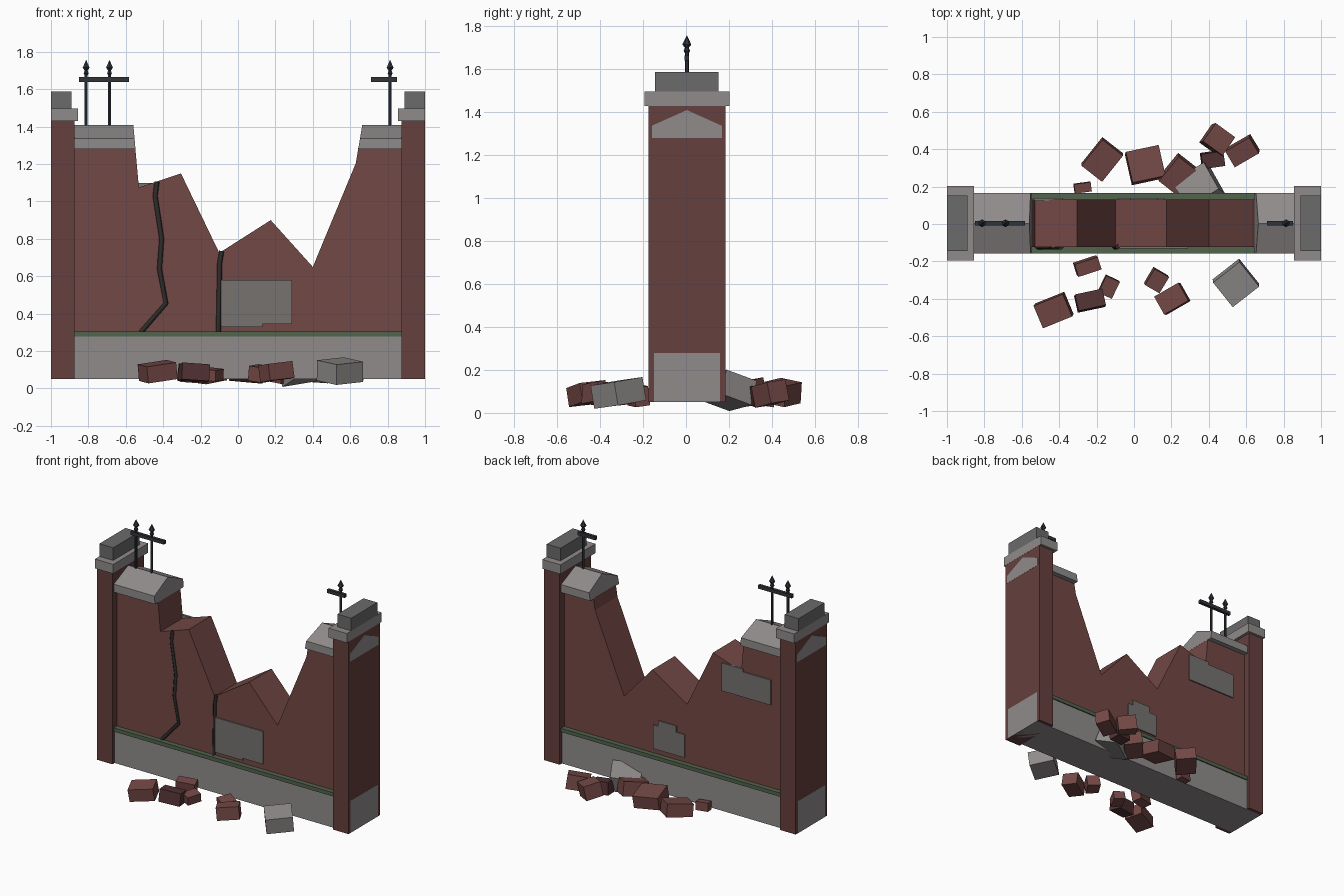
import bpy, bmesh
from math import radians
from mathutils import Euler

if "Cube" in bpy.data.objects:
    bpy.data.objects.remove(bpy.data.objects["Cube"])

YC = 0.004  # wall centre line in y


def mat(name, r, g, b):
    m = bpy.data.materials.new(name)
    m.diffuse_color = (r, g, b, 1)
    m.use_nodes = True
    m.node_tree.nodes["Principled BSDF"].inputs["Base Color"].default_value = m.diffuse_color
    return m


BRICK = mat("brick", 0.17, 0.065, 0.06)
DARK_BRICK = mat("dark_brick", 0.085, 0.032, 0.034)
PIER = mat("pier_brick", 0.13, 0.05, 0.047)
STONE = mat("stone", 0.28, 0.26, 0.26)
DARK_STONE = mat("dark_stone", 0.15, 0.145, 0.15)
PLASTER = mat("plaster", 0.18, 0.17, 0.16)
MOSS = mat("moss", 0.085, 0.125, 0.075)
IRON = mat("iron", 0.03, 0.033, 0.04)
CRACK = mat("crack", 0.03, 0.027, 0.026)


def link(name, bm, m):
    bmesh.ops.recalc_face_normals(bm, faces=bm.faces)
    me = bpy.data.meshes.new(name)
    bm.to_mesh(me)
    bm.free()
    me.materials.append(m)
    ob = bpy.data.objects.new(name, me)
    bpy.context.collection.objects.link(ob)
    return ob


def loft(name, ring_a, ring_b, m):
    """Solid between two matching rings."""
    bm = bmesh.new()
    a = [bm.verts.new(p) for p in ring_a]
    b = [bm.verts.new(p) for p in ring_b]
    bm.faces.new(a)
    bm.faces.new(b[::-1])
    for i in range(len(a)):
        j = (i + 1) % len(a)
        bm.faces.new((a[i], a[j], b[j], b[i]))
    return link(name, bm, m)


def slab(name, pts, y0, y1, m):
    """Front outline (x, z) extruded along y."""
    return loft(name, [(x, y0, z) for x, z in pts], [(x, y1, z) for x, z in pts], m)


def box(name, x0, x1, y0, y1, z0, z1, m):
    return slab(name, [(x0, z0), (x1, z0), (x1, z1), (x0, z1)], y0, y1, m)


# broken brick wall
slab("wall", [(-0.998, 0.27), (0.998, 0.27), (0.998, 1.285), (0.643, 1.285), (0.63, 1.205),
              (0.40, 0.65), (0.175, 0.90), (-0.10, 0.725), (-0.305, 1.15),
              (-0.53, 1.075), (-0.549, 1.285), (-0.998, 1.285)],
     YC - 0.127, YC + 0.127, BRICK)

# plinth and moss line
box("plinth", -1, 1, YC - 0.154, YC + 0.154, 0.05, 0.28, STONE)
box("moss_strip", -0.9, 0.9, YC - 0.162, YC + 0.162, 0.278, 0.305, MOSS)

# gabled coping stones, broken on the inner end
gable = [(-0.163, 1.28), (0.163, 1.28), (0.163, 1.337), (0, 1.41), (-0.163, 1.337)]
for name, end, inner, slope in (("coping_left", -1, -0.548, -0.09), ("coping_right", 1, 0.643, 0.167)):
    loft(name, [(end, YC + y, z) for y, z in gable],
         [(inner + slope * (z - 1.28), YC + y, z) for y, z in gable], STONE)

# end piers with stepped caps
for side, s in (("left", -1), ("right", 1)):
    def step(part, inner, half, z0, z1, m, outer=1.0):
        xs = sorted((s * inner, s * outer))
        box(f"{part}_{side}", *xs, YC - half, YC + half, z0, z1, m)
    step("pier", 0.875, 0.179, 0.05, 1.43, PIER, 0.999)
    step("pier_cap", 0.855, 0.198, 1.43, 1.497, STONE)
    step("pier_block", 0.89, 0.148, 1.497, 1.588, DARK_STONE)

# plaster patches
slab("plaster_front", [(-0.09, 0.33), (0.13, 0.33), (0.13, 0.345), (0.29, 0.345), (0.29, 0.58), (-0.09, 0.58)],
     YC - 0.136, YC - 0.12, PLASTER)
slab("plaster_back_low", [(-0.085, 0.34), (0.165, 0.34), (0.165, 0.51), (0.125, 0.51), (0.125, 0.55),
                          (-0.02, 0.55), (-0.02, 0.505), (-0.085, 0.505)], YC + 0.12, YC + 0.136, PLASTER)
slab("plaster_back_high", [(-0.77, 0.90), (-0.38, 0.90), (-0.38, 1.10), (-0.55, 1.10), (-0.55, 1.08),
                           (-0.77, 1.08)], YC + 0.12, YC + 0.136, PLASTER)


# cracks
def crack(name, pts):
    cu = bpy.data.curves.new(name, 'CURVE')
    cu.dimensions = '3D'
    cu.bevel_depth = 0.014
    cu.bevel_resolution = 0
    cu.use_fill_caps = True
    sp = cu.splines.new('POLY')
    sp.points.add(len(pts) - 1)
    for p, (x, z) in zip(sp.points, pts):
        p.co = (x, YC - 0.126, z, 1)
    cu.materials.append(CRACK)
    ob = bpy.data.objects.new(name, cu)
    bpy.context.collection.objects.link(ob)
    bpy.ops.object.select_all(action='DESELECT')
    ob.select_set(True)
    bpy.context.view_layer.objects.active = ob
    bpy.ops.object.convert(target='MESH')


crack("crack_long", [(-0.433, 1.105), (-0.443, 1.03), (-0.408, 0.80), (-0.42, 0.64), (-0.385, 0.455), (-0.52, 0.30)])
crack("crack_short", [(-0.087, 0.735), (-0.098, 0.67), (-0.105, 0.30)])


# iron railing remains: turned posts with spear tips and rails
def post(name, x):
    profile = [(0.009, 1.36), (0.009, 1.675), (0.015, 1.685), (0.009, 1.70), (0.021, 1.715), (0.0005, 1.757)]
    bm = bmesh.new()
    for (r0, z0), (r1, z1) in zip(profile, profile[1:]):
        geo = bmesh.ops.create_cone(bm, cap_ends=False, segments=6, radius1=r0, radius2=r1, depth=z1 - z0)
        bmesh.ops.translate(bm, verts=geo["verts"], vec=(x, YC, (z0 + z1) / 2))
    bmesh.ops.remove_doubles(bm, verts=bm.verts, dist=0.0001)
    link(name, bm, IRON)


for i, x in enumerate((-0.812, -0.687, 0.813)):
    post(f"railing_post_{i + 1}", x)
box("rail_left", -0.85, -0.583, YC - 0.011, YC + 0.011, 1.64, 1.665, IRON)
box("rail_right", 0.711, 0.85, YC - 0.011, YC + 0.011, 1.64, 1.665, IRON)

# fallen rubble: x, y, z, size xyz, tilt x, tilt y, turn, material
rubble = [
    (-0.43, -0.46, 0.09, 0.17, 0.13, 0.09, 6, -8, 22, BRICK),
    (-0.25, -0.225, 0.08, 0.13, 0.07, 0.09, 8, 4, 18, BRICK),
    (-0.235, -0.41, 0.085, 0.15, 0.09, 0.09, -6, 4, 12, DARK_BRICK),
    (-0.135, -0.335, 0.075, 0.08, 0.10, 0.06, 5, 6, -25, BRICK),
    (0.12, -0.30, 0.08, 0.09, 0.10, 0.08, 5, 8, -30, BRICK),
    (0.205, -0.40, 0.09, 0.15, 0.11, 0.09, -5, -6, 30, BRICK),
    (0.545, -0.315, 0.093, 0.18, 0.17, 0.11, 8, -5, 38, STONE),
    (-0.275, 0.195, 0.07, 0.09, 0.05, 0.06, 4, 3, 8, BRICK),
    (-0.17, 0.345, 0.085, 0.14, 0.18, 0.09, 7, 6, -38, BRICK),
    (0.06, 0.315, 0.09, 0.18, 0.17, 0.09, -8, 5, 12, BRICK),
    (0.235, 0.265, 0.095, 0.13, 0.17, 0.10, 8, 9, -38, BRICK),
    (0.345, 0.195, 0.105, 0.20, 0.17, 0.12, -18, -8, 32, STONE),
    (0.42, 0.345, 0.08, 0.12, 0.08, 0.09, 5, 4, 8, DARK_BRICK),
    (0.445, 0.45, 0.095, 0.13, 0.12, 0.10, -10, 8, -36, BRICK),
    (0.58, 0.392, 0.09, 0.15, 0.10, 0.10, 8, -8, 30, BRICK),
]
for i, (x, y, z, sx, sy, sz, rx, ry, rz, m) in enumerate(rubble):
    h = (sx / 2, sy / 2, sz / 2)
    ob = box(f"rubble_{i + 1}", -h[0], h[0], -h[1], h[1], -h[2], h[2], m)
    ob.location = (x, y, z)
    ob.rotation_euler = Euler((radians(rx), radians(ry), radians(rz)))
